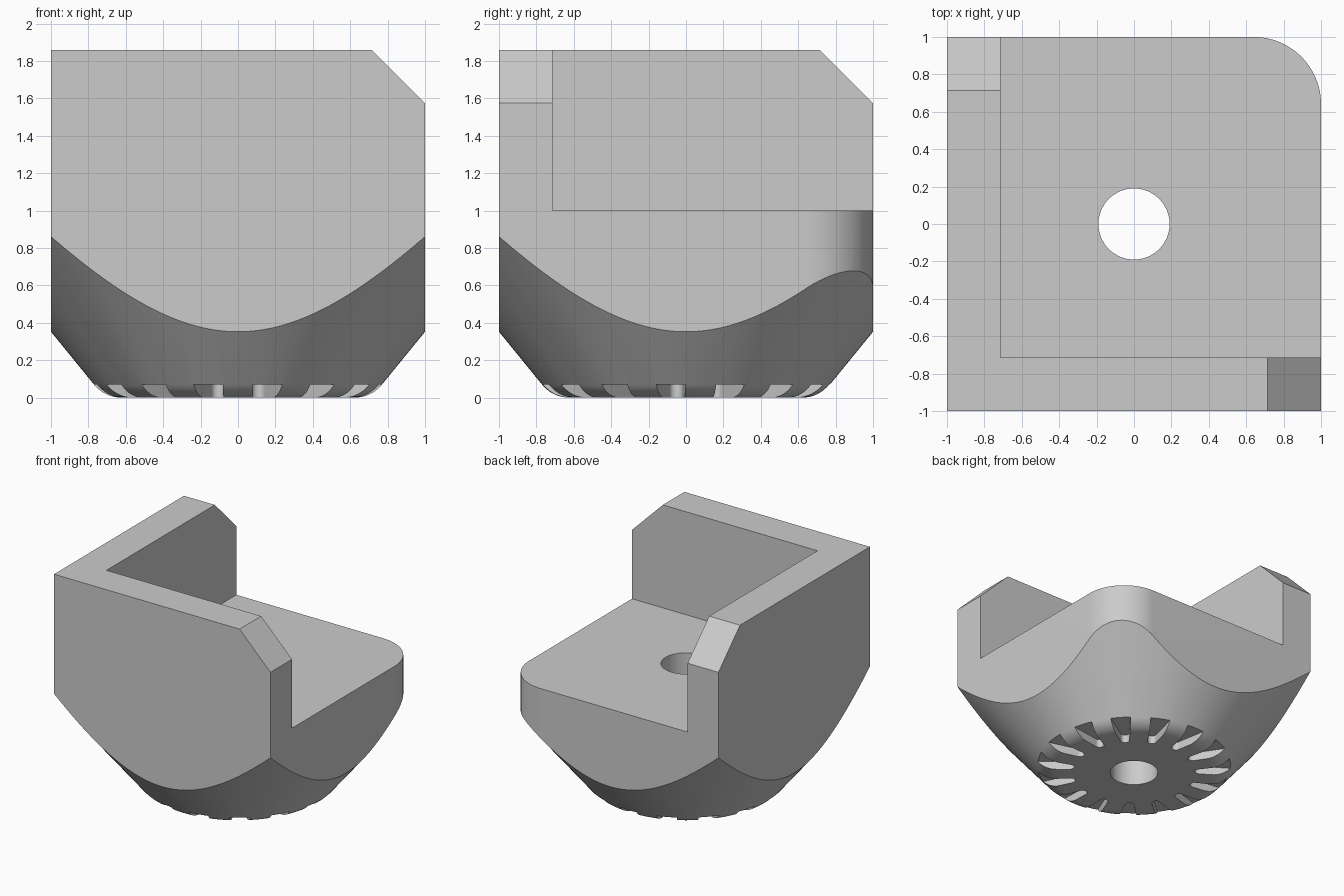
import bpy
import bmesh
from math import pi, sin, cos, tan, atan2, radians

cube = bpy.data.objects.get("Cube")
if cube:
    bpy.data.objects.remove(cube, do_unlink=True)

GREY = (0.6, 0.6, 0.6, 1)
mat = bpy.data.materials.new("light grey")
mat.use_nodes = True
mat.diffuse_color = GREY
mat.node_tree.nodes["Principled BSDF"].inputs["Base Color"].default_value = GREY


def finish(name, bm):
    bmesh.ops.recalc_face_normals(bm, faces=bm.faces)
    mesh = bpy.data.meshes.new(name)
    bm.to_mesh(mesh)
    bm.free()
    mesh.materials.append(mat)
    ob = bpy.data.objects.new(name, mesh)
    bpy.context.collection.objects.link(ob)
    return ob


def add_prism(bm, base, offset):
    """Extrude a closed outline along an offset."""
    face = bm.faces.new([bm.verts.new(p) for p in base])
    new = bmesh.ops.extrude_face_region(bm, geom=[face])["geom"]
    verts = [v for v in new if isinstance(v, bmesh.types.BMVert)]
    bmesh.ops.translate(bm, verts=verts, vec=offset)


def prism(name, base, offset):
    bm = bmesh.new()
    add_prism(bm, base, offset)
    return finish(name, bm)


def lathe(name, profile, steps=144):
    """Spin an (r, z) profile that starts and ends on the axis."""
    bm = bmesh.new()
    verts = [bm.verts.new((r, 0, z)) for r, z in profile]
    edges = [bm.edges.new(pair) for pair in zip(verts, verts[1:])]
    bmesh.ops.spin(bm, geom=verts + edges, axis=(0, 0, 1), cent=(0, 0, 0),
                   angle=2 * pi, steps=steps)
    bmesh.ops.remove_doubles(bm, verts=bm.verts, dist=1e-4)
    return finish(name, bm)


def boolean(target, tool, operation):
    mod = target.modifiers.new(tool.name, "BOOLEAN")
    mod.object, mod.operation, mod.solver = tool, operation, "EXACT"
    bpy.context.view_layer.objects.active = target
    bpy.ops.object.modifier_apply(modifier=mod.name)
    bpy.data.objects.remove(tool, do_unlink=True)


TOP, FLOOR, WALL, CORNER = 1.86, 1.0, 0.715, 0.36

# Square block with one rounded corner
c = 1 - CORNER
outline = [(-1, 1), (-1, -1), (1, -1)]
outline += [(c + CORNER * cos(i * pi / 48), c + CORNER * sin(i * pi / 48))
            for i in range(25)]
body = prism("corner_foot", [(x, y, -0.2) for x, y in outline], (0, 0, TOP + 0.2))

# Open pocket that leaves the floor and two upright walls
boolean(body, prism("pocket", [(-WALL, -WALL, FLOOR), (2, -WALL, FLOOR),
                               (2, 2, FLOOR), (-WALL, 2, FLOOR)], (0, 0, 2)), "DIFFERENCE")

# Chamfered top corners on the wall ends
tri = [(WALL - 0.2, TOP + 0.2), (1.2, TOP + 0.2), (1.2, TOP - 0.485)]
boolean(body, prism("front_chamfer", [(u, -1.2, z) for u, z in tri], (0, 0.6, 0)), "DIFFERENCE")
boolean(body, prism("side_chamfer", [(-1.2, u, z) for u, z in tri], (0.6, 0, 0)), "DIFFERENCE")

# Conical underside with a rounded lower rim
slope = atan2(0.51, 0.414)
tangent = 0.09
rim_r = 0.713 - tangent
fillet = tangent / tan(slope / 2)
profile = [(0, 0)]
profile += [(rim_r + fillet * sin(slope * i / 10), fillet * (1 - cos(slope * i / 10)))
            for i in range(11)]
profile += [(1.6, 0.35 + 0.6 * tan(slope)), (1.6, 3), (0, 3)]
boolean(body, lathe("cone_envelope", profile), "INTERSECT")

# Central through hole
boolean(body, lathe("bore", [(0, -1), (0.19, -1), (0.19, 3), (0, 3)], 64), "DIFFERENCE")

# Ring of tapered slots with rounded inner ends
bm = bmesh.new()
inner, half = 0.52, 0.036
slot = [(0.92, 0.107), *[(inner + half * cos(a), half * sin(a))
        for a in (pi / 2 + i * pi / 10 for i in range(11))], (0.92, -0.107)]
for k in range(15):
    a = radians(18 + 24 * k)
    add_prism(bm, [(x * cos(a) - y * sin(a), x * sin(a) + y * cos(a), -0.1)
                   for x, y in slot], (0, 0, 0.17))
boolean(body, finish("slots", bm), "DIFFERENCE")

# Smooth shading with sharp edges kept
bpy.ops.object.select_all(action="DESELECT")
body.select_set(True)
bpy.context.view_layer.objects.active = body
bpy.ops.object.shade_smooth_by_angle(angle=radians(25))
